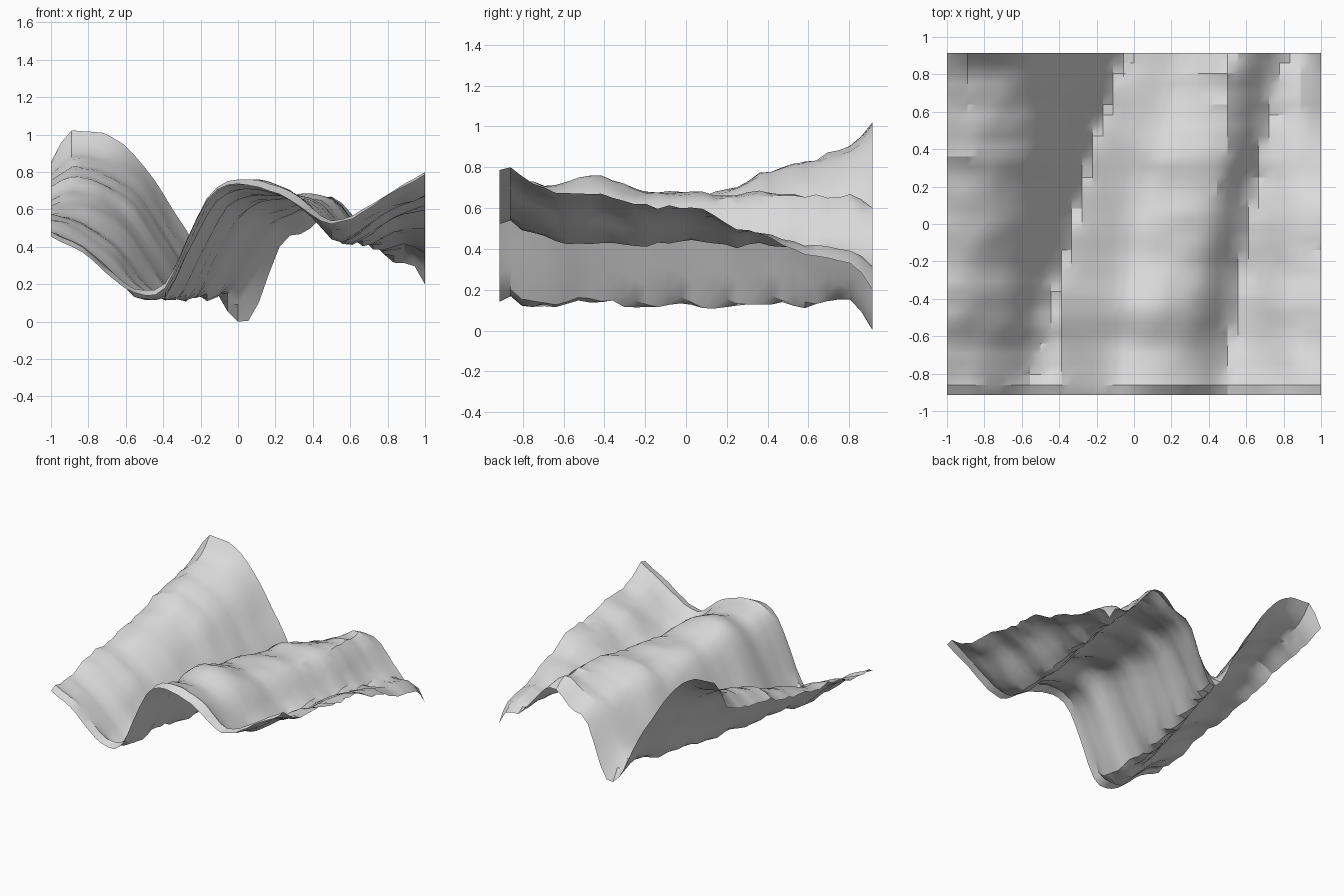
import bpy
import bmesh
from mathutils import Vector, noise

cube = bpy.data.objects.get("Cube")
if cube:
    bpy.data.objects.remove(cube, do_unlink=True)

COLUMNS, ROWS = 36, 33
HALF_DEPTH = 0.915

# Cross-sections from front to back: depth, left edge height, landmarks, right edge height.
# Landmarks run hill crest, hill flank, ravine, central ridge, shallow valley, right rise.
SECTIONS = [
    (-HALF_DEPTH, .47, [(-.8, .36), (-.65, .23), (-.53, .16), (-.39, .2), (-.27, .45), (-.13, .71),
                        (.08, .75), (.3, .67), (.5, .54), (.86, .73)], .81),
    (-.45, .57, [(-.85, .52), (-.66, .38), (-.52, .2), (-.42, .15), (-.28, .38), (-.1, .7),
                 (.1, .77), (.34, .67), (.55, .45), (.8, .61)], .68),
    (.1, .66, [(-.87, .69), (-.64, .58), (-.44, .33), (-.29, .14), (-.17, .35), (-.03, .61),
               (.14, .68), (.43, .66), (.64, .46), (.85, .57)], .61),
    (.45, .74, [(-.88, .8), (-.58, .67), (-.38, .4), (-.2, .13), (-.08, .35), (.06, .58),
                (.25, .67), (.48, .69), (.72, .42), (.88, .46)], .43),
    (.83, .83, [(-.88, .93), (-.55, .82), (-.31, .48), (-.06, .16), (.06, .27), (.2, .5),
                (.32, .57), (.5, .66), (.79, .38), (.9, .39)], .33),
    (HALF_DEPTH, .88, [(-.89, 1.04), (-.6, .95), (-.26, .49), (.03, .01), (.1, .1), (.24, .45),
                       (.36, .5), (.52, .63), (.84, .33), (.93, .33)], .21),
]

# Rise and fall of the whole surface along its depth
RIPPLES = [Vector(p) for p in (
    (-HALF_DEPTH, 0), (-.86, .02), (-.8, -.01), (-.65, -.03), (-.5, 0), (-.36, 0), (-.2, -.02),
    (0, 0), (.24, -.01), (.35, .015), (.6, 0), (.83, .01), (HALF_DEPTH, 0))]


def section_points(section):
    depth, left, landmarks, right = section
    return [Vector((-1, left))] + [Vector(p) for p in landmarks] + [Vector((1, right))]


def profile_at(y):
    """Blend the two cross-sections on either side of a depth."""
    for near, far in zip(SECTIONS, SECTIONS[1:]):
        if y <= far[0] + 1e-6:
            t = (y - near[0]) / (far[0] - near[0])
            pairs = zip(section_points(near), section_points(far))
            return [a.lerp(b, t) for a, b in pairs]


def curve_height(points, x):
    """Smooth curve through points, level at its peaks and dips."""
    last = len(points) - 1
    i = next((k for k in range(last) if x <= points[k + 1].x), last - 1)

    def slope(k):
        a, b = points[max(k - 1, 0)], points[min(k + 1, last)]
        if (a.y - points[k].y) * (b.y - points[k].y) > 0:
            return 0
        return (b.y - a.y) / (b.x - a.x)

    a, b = points[i], points[i + 1]
    width = b.x - a.x
    t = (x - a.x) / width
    ease = t * t * (3 - 2 * t)
    bend = width * t * (1 - t) * (slope(i) * (1 - t) - slope(i + 1) * t)
    return a.y + (b.y - a.y) * ease + bend


def roughness(x, y):
    """Weathered furrows running across the terrain, plus finer bumps."""
    furrows = noise.noise(Vector((x * 2, y * 13, 3.7)))
    bumps = noise.noise(Vector((x * 10, y * 10, 8.2)))
    return 0.02 * furrows + 0.015 * bumps


# Terrain sheet
bm = bmesh.new()
grid = []
for row in range(ROWS + 1):
    y = HALF_DEPTH * (2 * row / ROWS - 1)
    profile = profile_at(y)
    ripple = curve_height(RIPPLES, y)
    line = []
    for column in range(COLUMNS + 1):
        x = 2 * column / COLUMNS - 1
        z = curve_height(profile, x) + ripple + roughness(x, y)
        line.append(bm.verts.new((x, y, z)))
    grid.append(line)
for near, far in zip(grid, grid[1:]):
    for k in range(COLUMNS):
        bm.faces.new((near[k], near[k + 1], far[k + 1], far[k]))

# Rest the lowest point on the ground
lowest = min(v.co.z for v in bm.verts)
bmesh.ops.translate(bm, verts=bm.verts, vec=(0, 0, -lowest))

mesh = bpy.data.meshes.new("terrain")
bm.to_mesh(mesh)
bm.free()
terrain = bpy.data.objects.new("terrain", mesh)
bpy.context.collection.objects.link(terrain)

# Plain stone colour
stone = bpy.data.materials.new("light_grey_stone")
stone.use_nodes = True
colour = (0.7, 0.7, 0.7, 1)
stone.diffuse_color = colour
stone.node_tree.nodes["Principled BSDF"].inputs["Base Color"].default_value = colour
mesh.materials.append(stone)

bpy.ops.object.select_all(action="DESELECT")
terrain.select_set(True)
bpy.context.view_layer.objects.active = terrain
bpy.ops.object.shade_smooth_by_angle()
